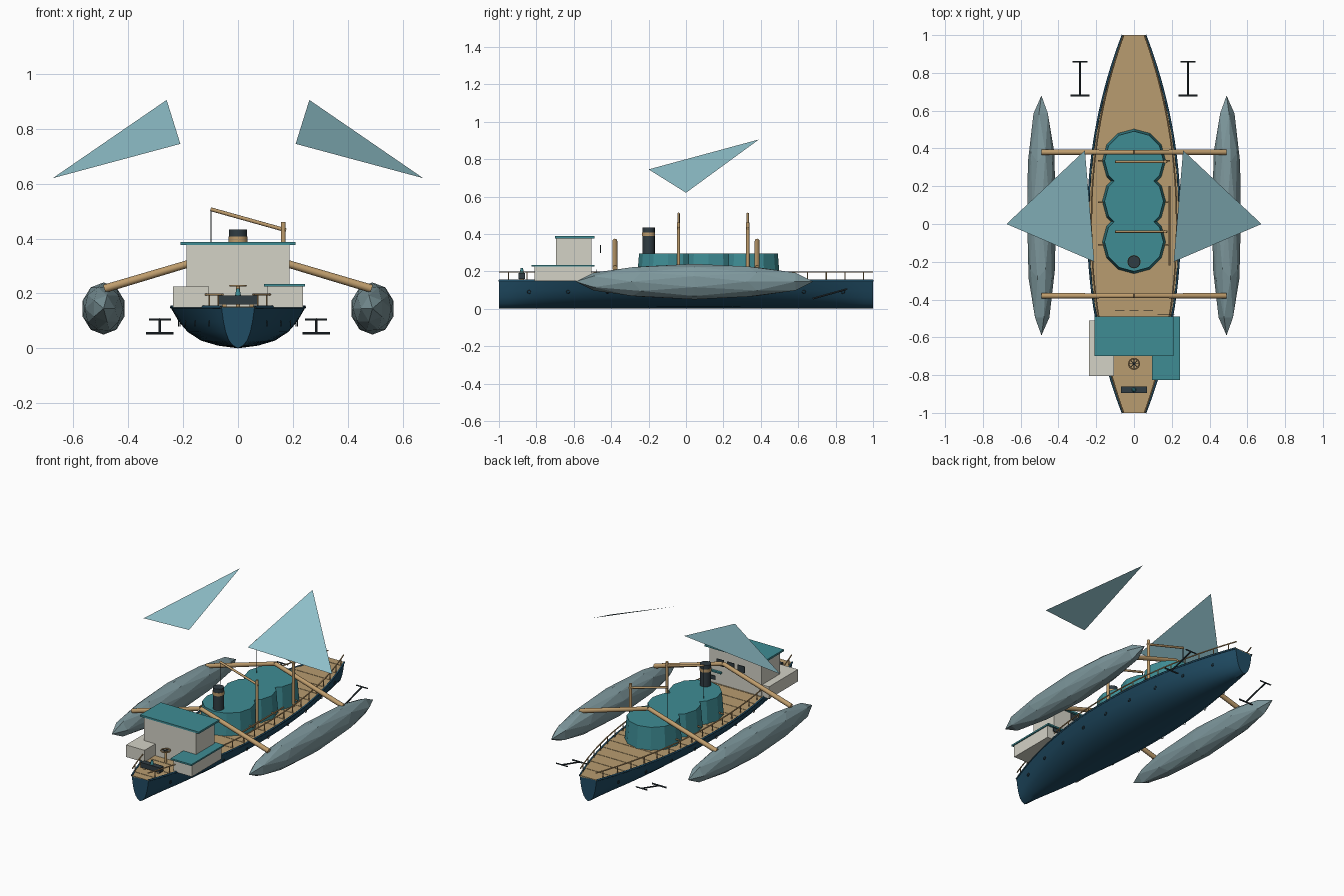
import bpy, bmesh, math
from mathutils import Vector

cube = bpy.data.objects.get("Cube")
if cube:
    bpy.data.objects.remove(cube)


def material(name, r, g, b):
    lin = [((c / 255 + 0.055) / 1.055) ** 2.4 for c in (r, g, b)] + [1]
    m = bpy.data.materials.new(name)
    m.use_nodes = True
    m.diffuse_color = lin
    m.node_tree.nodes["Principled BSDF"].inputs["Base Color"].default_value = lin
    return m


NAVY = material("navy hull", 32, 76, 100)
DECK = material("deck planks", 184, 156, 112)
WOOD = material("spar wood", 190, 156, 108)
TEAL = material("teal", 62, 140, 148)
SAIL = material("pale sail", 148, 198, 208)
GREY = material("float grey", 126, 152, 157)
CREAM = material("cream wall", 212, 210, 198)
DARK = material("dark iron", 48, 60, 66)


def finish(name, bm, mat, smooth=False):
    bmesh.ops.recalc_face_normals(bm, faces=bm.faces)
    me = bpy.data.meshes.new(name)
    bm.to_mesh(me)
    bm.free()
    ob = bpy.data.objects.new(name, me)
    bpy.context.collection.objects.link(ob)
    me.materials.append(mat)
    if smooth:
        bpy.ops.object.select_all(action='DESELECT')
        ob.select_set(True)
        bpy.context.view_layer.objects.active = ob
        bpy.ops.object.shade_smooth_by_angle(angle=math.radians(40))
    return ob


def box(name, mat, x, y, z):
    """Box from three (low, high) ranges."""
    bm = bmesh.new()
    bmesh.ops.create_cube(bm, size=1)
    for v in bm.verts:
        v.co = Vector([(a + b) / 2 + c * (b - a) for c, (a, b) in zip(v.co, (x, y, z))])
    return finish(name, bm, mat)


def rod(name, mat, a, b, r, r2=None, sides=10):
    """Cylinder or cone between two points."""
    a, b = Vector(a), Vector(b)
    bm = bmesh.new()
    bmesh.ops.create_cone(bm, cap_ends=True, segments=sides, radius1=r,
                          radius2=r if r2 is None else r2, depth=(b - a).length)
    turn = (b - a).to_track_quat('Z', 'Y')
    for v in bm.verts:
        v.co = turn @ v.co + (a + b) / 2
    return finish(name, bm, mat, sides > 6 and sides != 12)


def sweep(name, mat, points, r, cyclic=False):
    """Round bar along a path."""
    cu = bpy.data.curves.new(name, 'CURVE')
    cu.dimensions = '3D'
    cu.bevel_depth, cu.bevel_resolution = r, 1
    sp = cu.splines.new('POLY')
    sp.points.add(len(points) - 1)
    for p, co in zip(sp.points, points):
        p.co = (*co, 1)
    sp.use_cyclic_u = cyclic
    ob = bpy.data.objects.new(name, cu)
    bpy.context.collection.objects.link(ob)
    cu.materials.append(mat)


def half_width(y):
    return 0.06 + 0.185 * (1 - abs(y) ** 2.1)


STATIONS = [i / 20 - 1 for i in range(41)]

# Hull: one section scaled along the length
section = [(0, 0), (.3, .01), (.55, .028), (.75, .06), (.88, .097), (1, .148)]
section = [(-x, z) for x, z in section[:0:-1]] + section
bm = bmesh.new()
rings = [[bm.verts.new((x * half_width(y), y, z)) for x, z in section] for y in STATIONS]
for a, b in zip(rings, rings[1:]):
    for i in range(len(section) - 1):
        bm.faces.new((a[i], a[i + 1], b[i + 1], b[i]))
for end in (rings[0], rings[-1]):
    bm.faces.new(end)
finish("hull", bm, NAVY, True)

# Deck: cross planks at slightly alternating heights
bm = bmesh.new()
for i, (y0, y1) in enumerate(zip(STATIONS, STATIONS[1:])):
    z = .150 + .002 * (i % 2)
    low, high = [[bm.verts.new((s * half_width(y) * .985, y, h))
                  for y, s in ((y0, -1), (y0, 1), (y1, 1), (y1, -1))] for h in (.143, z)]
    bm.faces.new(low)
    bm.faces.new(high)
    for k in range(4):
        n = (k + 1) % 4
        bm.faces.new((low[k], low[n], high[n], high[k]))
finish("deck", bm, DECK)

for s, side in ((1, "left"), (-1, "right")):
    # Gunwale, rails, posts and hull rings
    def along(k, z):
        return [(s * half_width(y) * k, y, z) for y in STATIONS]
    sweep(side + "_gunwale", NAVY, along(.99, .15), .006)
    sweep(side + "_top_rail", WOOD, along(.92, .196), .004)
    for y in STATIONS[1::2]:
        x = s * half_width(y) * .92
        rod(side + "_rail_post", WOOD, (x, y, .148), (x, y, .196), .003, sides=6)
    for i in range(9):
        y = -.84 + i * .21
        x = s * half_width(y) * .875
        sweep(side + "_hull_ring", DARK,
              [(x + s * .003, y + .009 * math.cos(a), .09 + .009 * math.sin(a))
               for a in [k * math.pi / 4 for k in range(8)]], .002, True)

    # Faceted float
    bm = bmesh.new()
    bmesh.ops.create_icosphere(bm, subdivisions=2, radius=1)
    for v in bm.verts:
        x, y, z = v.co
        v.co = (s * (.49 + .08 * x), .045 + .635 * z, .145 + .095 * y)
    finish(side + "_float", bm, GREY)

    # Outrigger arms
    for y in (-.38, .38):
        rod(side + "_outrigger_arm", WOOD, (s * .487, y, .217), (0, y, .362), .015, .013)

    # Sail
    bm = bmesh.new()
    bm.faces.new([bm.verts.new((s * x, y, z)) for x, y, z in
                  ((.26, .39, .905), (.21, -.2, .745), (.675, 0, .62))])
    finish(side + "_sail", bm, SAIL)

    # Anchor
    x = s * .285
    rod(side + "_anchor_shank", DARK, (x, .86, .105), (x, .68, .055), .005, sides=8)
    rod(side + "_anchor_stock", DARK, (x - .04, .86, .105), (x + .04, .86, .105), .004, sides=8)
    rod(side + "_anchor_fluke", DARK, (x - .05, .68, .055), (x + .05, .68, .055), .005, sides=8)

    # Cleats beside the holds
    for y in (-.11, .115, .335):
        rod(side + "_cleat", WOOD, (s * .15, y, .19), (s * .19, y, .19), .005, sides=8)

# Cargo holds
for y in (-.095, .12, .335):
    rod("cargo_hold", TEAL, (0, y, .148), (0, y, .295), .168, .156, sides=12)
rod("spare_pole", WOOD, (.187, -.22, .2), (.187, .2, .2), .005, sides=8)

# Cargo cranes
for y in (-.04, .33):
    rod("crane_post", WOOD, (.165, y, .148), (.165, y, .46), .009)
    rod("crane_boom", WOOD, (.175, y, .43), (-.1, y, .507), .007)
    rod("crane_rope", DARK, (-.098, y, .505), (-.098, y, .29), .002, sides=6)

# Funnel
rod("funnel", DARK, (0, -.2, .148), (0, -.2, .433), .033, sides=16)
rod("funnel_band", WOOD, (0, -.2, .388), (0, -.2, .408), .035, sides=16)

# Deckhouse with side cabins
box("main_cabin", CREAM, (-.187, .187), (-.695, -.505), (.148, .378))
box("main_roof", TEAL, (-.21, .21), (-.7, -.49), (.376, .388))
box("right_cabin", CREAM, (-.237, -.105), (-.805, -.51), (.148, .226))
box("left_cabin", CREAM, (.105, .237), (-.81, -.505), (.148, .226))
box("left_roof", TEAL, (.095, .244), (-.825, -.49), (.225, .235))
for x in (-.075, 0, .075):
    box("rear_window", DARK, (x - .025, x + .025), (-.459, -.455), (.297, .34))
box("left_cabin_window", DARK, (.125, .215), (-.482, -.478), (.185, .21))

# Steering wheel on its pedestal
rod("wheel_pedestal", WOOD, (0, -.74, .148), (0, -.74, .226), .008)
circle = [k * math.tau / 16 for k in range(16)]
sweep("wheel_rim", WOOD, [(.028 * math.cos(a), -.74 + .028 * math.sin(a), .228)
                          for a in circle], .004, True)
for a in circle[:8:2]:
    dx, dy = .028 * math.cos(a), .028 * math.sin(a)
    rod("wheel_spoke", DARK, (-dx, -.74 - dy, .228), (dx, -.74 + dy, .228), .002, sides=6)

# Bow winch
box("winch_box", DARK, (-.07, .07), (-.895, -.86), (.16, .192))
for x in (-.05, .05):
    box("winch_foot", WOOD, (x - .008, x + .008), (-.89, -.865), (.145, .162))
rod("winch_knob", TEAL, (0, -.878, .19), (0, -.878, .218), .012, .006)
